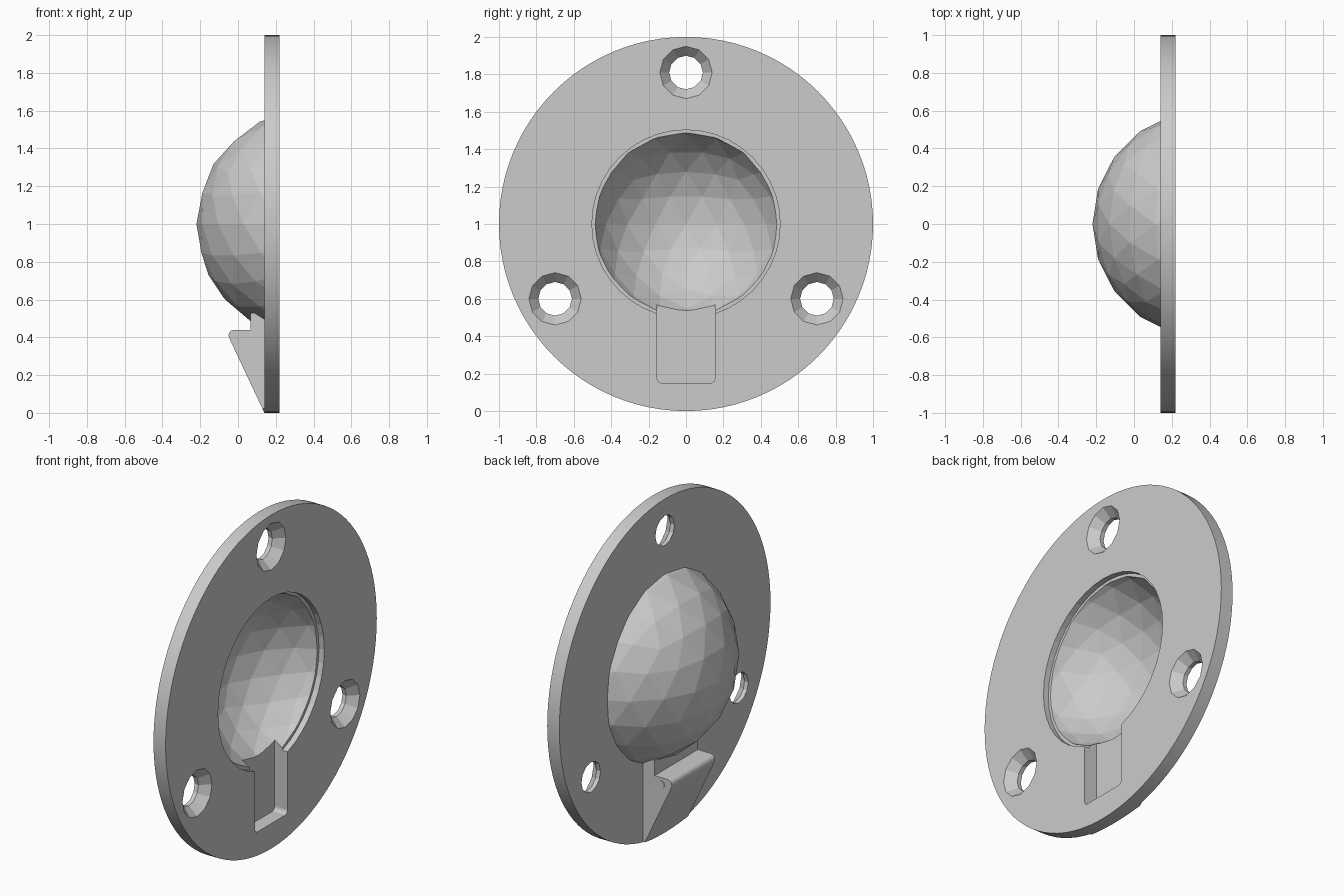
import bpy, bmesh
from math import radians, sin, cos, pi
from mathutils import Matrix, Vector

default = bpy.data.objects.get("Cube")
if default:
    bpy.data.objects.remove(default, do_unlink=True)

BACK, FACE = 0.14, 0.22        # plate thickness runs along x
CUP_X = 0.385                  # centre of the spherical cup
ALONG_X = Matrix.Rotation(pi / 2, 4, 'Y')


def make(name, bm):
    bmesh.ops.recalc_face_normals(bm, faces=bm.faces[:])
    mesh = bpy.data.meshes.new(name)
    bm.to_mesh(mesh)
    bm.free()
    obj = bpy.data.objects.new(name, mesh)
    bpy.context.collection.objects.link(obj)
    return obj


def cone_x(name, x1, x2, r1, r2, y=0, z=1, sides=12):
    """Cylinder or cone running along x from x1 to x2."""
    bm = bmesh.new()
    place = Matrix.Translation(((x1 + x2) / 2, y, z)) @ ALONG_X
    bmesh.ops.create_cone(bm, cap_ends=True, segments=sides, radius1=r1,
                          radius2=r2, depth=x2 - x1, matrix=place)
    return make(name, bm)


def ball(name, radius, cut_x=None):
    bm = bmesh.new()
    bmesh.ops.create_icosphere(bm, subdivisions=3, radius=radius,
                               matrix=Matrix.Translation((CUP_X, 0, 1)))
    if cut_x is not None:
        cut = bmesh.ops.bisect_plane(
            bm, geom=bm.verts[:] + bm.edges[:] + bm.faces[:],
            plane_co=(cut_x, 0, 0), plane_no=(1, 0, 0), clear_outer=True)
        rim = [e for e in cut["geom_cut"] if isinstance(e, bmesh.types.BMEdge)]
        bmesh.ops.holes_fill(bm, edges=rim, sides=0)
    return make(name, bm)


def prism_y(name, profile, half):
    """Extrude an x-z profile symmetrically along y."""
    bm = bmesh.new()
    face = bm.faces.new([bm.verts.new((x, -half, z)) for x, z in profile])
    out = bmesh.ops.extrude_face_region(bm, geom=[face])["geom"]
    bmesh.ops.translate(bm, vec=(0, 2 * half, 0),
                        verts=[v for v in out if isinstance(v, bmesh.types.BMVert)])
    return make(name, bm)


def combine(target, other, operation):
    mod = target.modifiers.new(operation.lower(), 'BOOLEAN')
    mod.operation = operation
    mod.solver = 'EXACT'
    mod.object = other
    bpy.context.view_layer.objects.active = target
    bpy.ops.object.modifier_apply(modifier=mod.name)
    bpy.data.objects.remove(other, do_unlink=True)


# Round mounting plate with the faceted cup bulging from its back
plate = cone_x("mounting_plate", BACK, FACE, 1, 1, sides=96)
combine(plate, ball("cup_shell", 0.605, BACK + 0.04), 'UNION')

# Wedge housing below the cup, with a rounded hinge tip
tip = [(-0.02 + 0.03 * cos(a), 0.41 + 0.03 * sin(a))
       for a in (radians(d) for d in range(205, 89, -23))]
wedge = prism_y("hinge_housing",
                [(0.16, 0), (BACK, 0)] + tip + [(0.065, 0.44), (0.065, 0.53), (0.16, 0.53)],
                0.205)
combine(wedge, cone_x("disc_limit", -0.5, 0.5, 0.999, 0.999, sides=96), 'INTERSECT')
combine(plate, wedge, 'UNION')

# Hollow cup interior and its round rim
combine(plate, ball("cup_hollow", 0.53), 'DIFFERENCE')
combine(plate, cone_x("cup_rim", 0.185, 0.3, 0.503, 0.503, sides=40), 'DIFFERENCE')

# Shallow slot with rounded lower corners, opening into the cup
bm = bmesh.new()
bmesh.ops.create_cube(bm, size=1, matrix=Matrix.LocRotScale(
    Vector((0.235, 0, 0.4)), None, Vector((0.2, 0.31, 0.5))))
corners = [e for e in bm.edges
           if all(v.co.z < 0.2 for v in e.verts)
           and abs(e.verts[0].co.x - e.verts[1].co.x) > 0.1]
bmesh.ops.bevel(bm, geom=corners, offset=0.025, segments=4, profile=0.5,
                affect='EDGES')
combine(plate, make("slot_cut", bm), 'DIFFERENCE')

# Three countersunk screw holes
for y, z in ((0, 1.81), (-0.7, 0.6), (0.7, 0.6)):
    combine(plate, cone_x("screw_bore", 0, 0.4, 0.09, 0.09, y, z), 'DIFFERENCE')
    combine(plate, cone_x("countersink", 0.165, 0.275, 0.09, 0.19, y, z), 'DIFFERENCE')

# Hinge pin showing on both sides of the housing
bm = bmesh.new()
bmesh.ops.create_cone(bm, cap_ends=True, segments=16, radius1=0.022, radius2=0.022,
                      depth=0.416, matrix=Matrix.Translation((0.02, 0, 0.4))
                      @ Matrix.Rotation(pi / 2, 4, 'X'))
make("hinge_pin", bm)

# Smooth only the plate rim; keep the cup facets flat
bpy.ops.object.select_all(action='DESELECT')
plate.select_set(True)
bpy.context.view_layer.objects.active = plate
bpy.ops.object.shade_smooth_by_angle(angle=radians(5))
